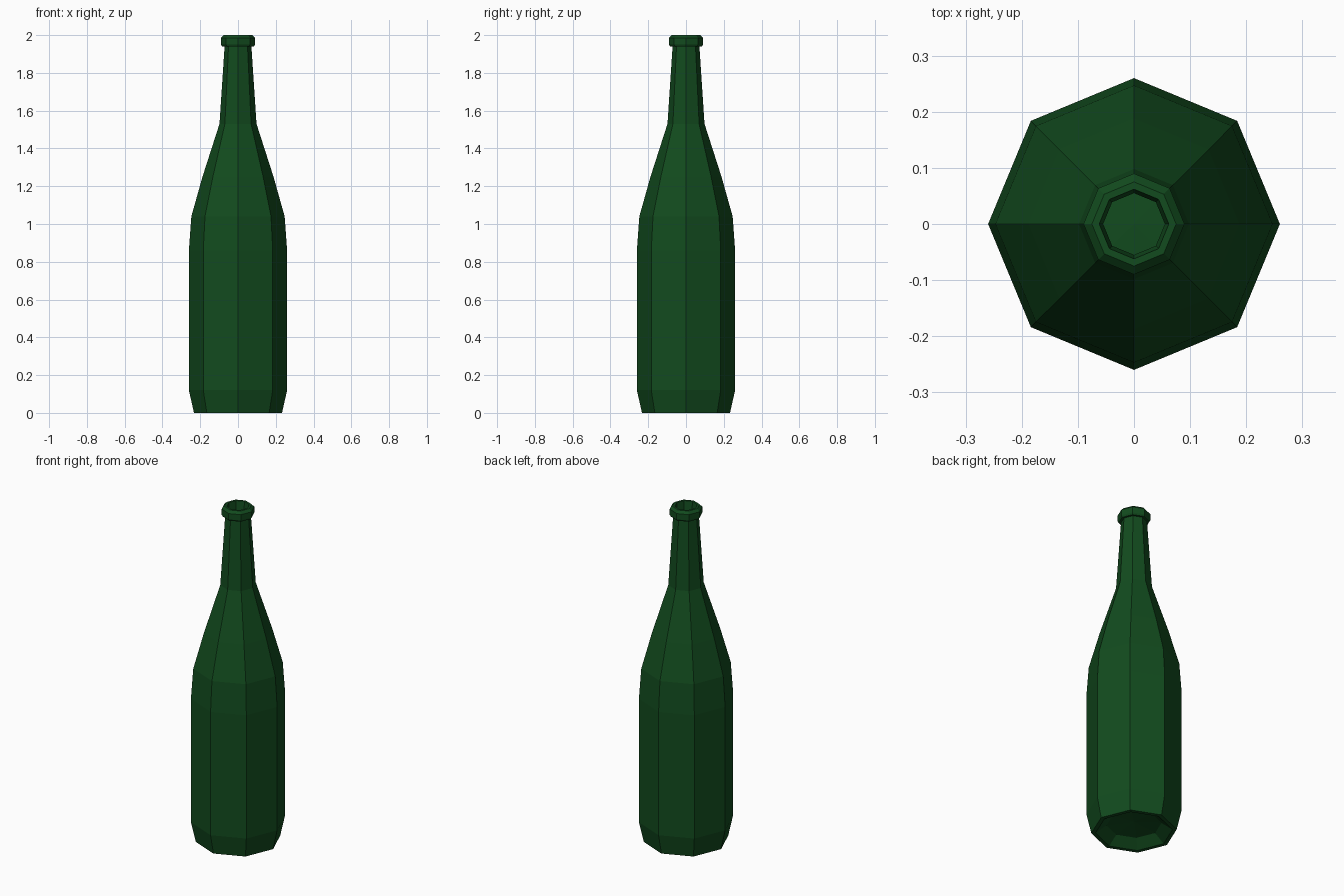
import bpy, bmesh
from math import cos, sin, pi

if "Cube" in bpy.data.objects:
    bpy.data.objects.remove(bpy.data.objects["Cube"])

SIDES = 8

# Closed profile (radius, height): punt underside, outer wall, lip, inner wall
profile = [
    (0, 0.06), (0.15, 0.045), (0.21, 0.0), (0.233, 0.0),
    (0.26, 0.12), (0.26, 0.86), (0.247, 1.04), (0.188, 1.25),
    (0.098, 1.53), (0.071, 1.94),
    (0.084, 1.94), (0.09, 1.95), (0.09, 1.985), (0.075, 2.0), (0.062, 2.0),
    (0.055, 1.94), (0.078, 1.52), (0.167, 1.25), (0.227, 1.03),
    (0.24, 0.86), (0.24, 0.13), (0.21, 0.075), (0, 0.085),
]


def lathe(name, points, sides):
    bm = bmesh.new()
    rings = []
    for r, z in points:
        n = sides if r > 0 else 1
        rings.append([bm.verts.new((r * cos(2 * pi * i / sides),
                                    r * sin(2 * pi * i / sides), z))
                      for i in range(n)])
    for a, b in zip(rings, rings[1:]):
        for i in range(sides):
            j = (i + 1) % sides
            corners = [a[i % len(a)], a[j % len(a)], b[j % len(b)], b[i % len(b)]]
            bm.faces.new(list(dict.fromkeys(corners)))
    bmesh.ops.recalc_face_normals(bm, faces=bm.faces[:])
    mesh = bpy.data.meshes.new(name)
    bm.to_mesh(mesh)
    bm.free()
    obj = bpy.data.objects.new(name, mesh)
    bpy.context.collection.objects.link(obj)
    return obj


# Faceted hollow bottle in dark green glass
bottle = lathe("bottle", profile, SIDES)
glass = bpy.data.materials.new("green_glass")
glass.diffuse_color = (0.006, 0.07, 0.013, 1)
glass.use_nodes = True
glass.node_tree.nodes["Principled BSDF"].inputs["Base Color"].default_value = glass.diffuse_color
bottle.data.materials.append(glass)
